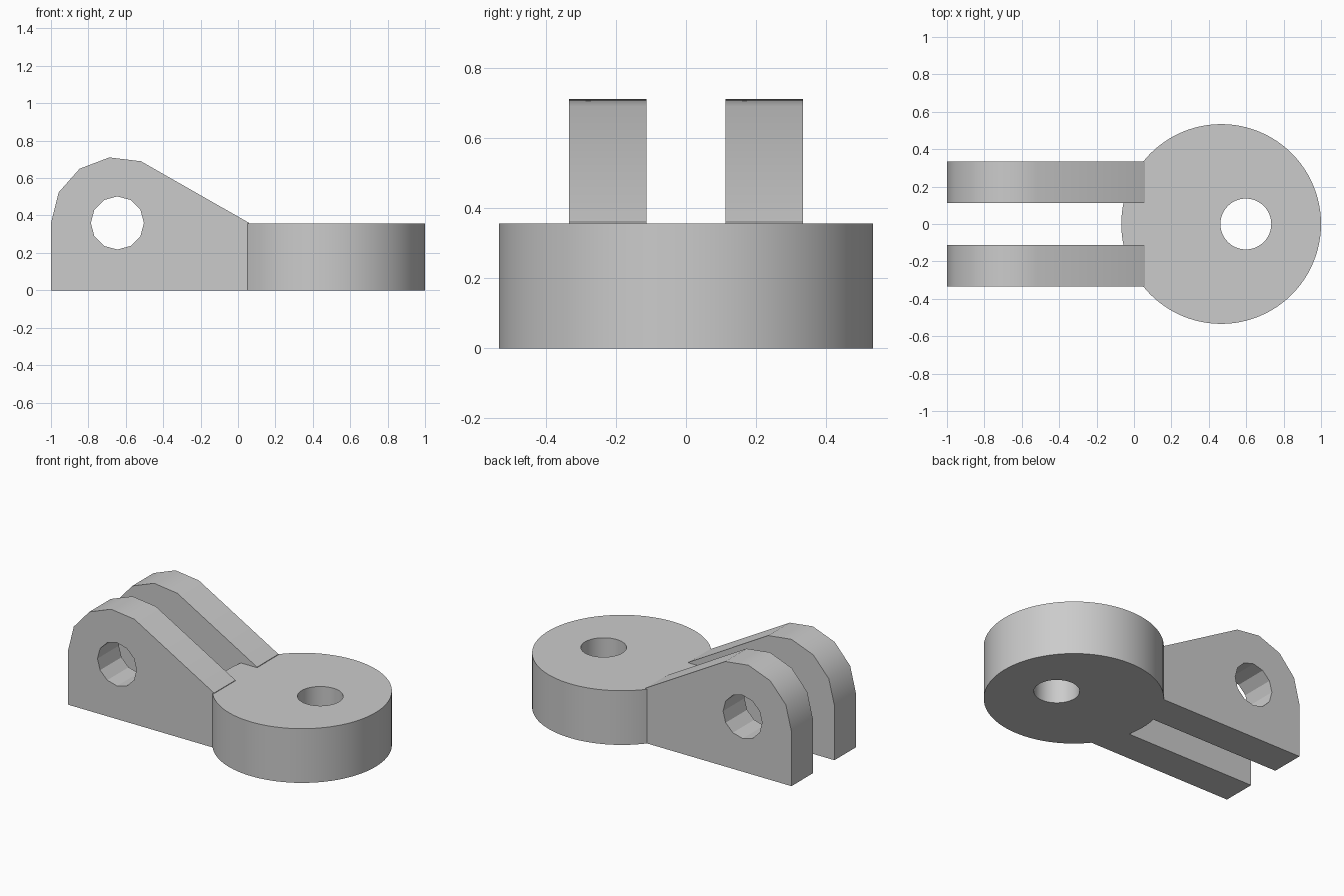
import bpy, bmesh
from math import sin, cos, radians, pi

cube = bpy.data.objects.get("Cube")
if cube:
    bpy.data.objects.remove(cube, do_unlink=True)

grey = bpy.data.materials.new("plain grey")
grey.use_nodes = True
colour = (0.6, 0.6, 0.6, 1)
grey.diffuse_color = colour
grey.node_tree.nodes["Principled BSDF"].inputs["Base Color"].default_value = colour


def prism(name, base, push):
    """Extrude a closed outline of 3D points along the vector push."""
    bm = bmesh.new()
    face = bm.faces.new([bm.verts.new(p) for p in base])
    extruded = bmesh.ops.extrude_face_region(bm, geom=[face])["geom"]
    verts = [v for v in extruded if isinstance(v, bmesh.types.BMVert)]
    bmesh.ops.translate(bm, verts=verts, vec=push)
    bmesh.ops.recalc_face_normals(bm, faces=bm.faces)
    mesh = bpy.data.meshes.new(name)
    bm.to_mesh(mesh)
    bm.free()
    mesh.materials.append(grey)
    obj = bpy.data.objects.new(name, mesh)
    bpy.context.collection.objects.link(obj)
    return obj


def circle(cx, cy, radius, sides):
    return [(cx + radius * cos(2 * pi * i / sides), cy + radius * sin(2 * pi * i / sides))
            for i in range(sides)]


def combine(target, other, operation):
    """Apply a boolean and remove the helper object."""
    mod = target.modifiers.new(operation.lower(), "BOOLEAN")
    mod.operation, mod.solver, mod.object = operation, "EXACT", other
    bpy.context.view_layer.objects.active = target
    bpy.ops.object.modifier_apply(modifier=mod.name)
    bpy.data.objects.remove(other, do_unlink=True)


# Round base disc
height = 0.356
bracket = prism("hinge_bracket", [(x, y, 0) for x, y in circle(0.466, 0, 0.534, 96)], (0, 0, height))

# Side profile of an arm: rounded head, then a ramp down to the disc
px, pz, head = -0.645, 0.358, 0.355
profile = [(0.06, 0), (-1, 0)]
for i in range(5):
    a = radians(180 - i * 360 / 13)
    profile.append((px + head * cos(a), pz + head * sin(a)))
profile.append((0.06, height + 0.004))

# Two fork arms merged into the disc
for side, y in (("left", -0.334), ("right", 0.112)):
    arm = prism("fork_arm_" + side, [(x, y, z) for x, z in profile], (0, 0.222, 0))
    combine(bracket, arm, "UNION")

# Twelve-sided pin hole through both arms
pin = prism("pin_hole", [(x, -0.6, z) for x, z in circle(px, 0.36, 0.142, 12)], (0, 1.2, 0))
combine(bracket, pin, "DIFFERENCE")

# Round bolt hole through the disc
bolt = prism("bolt_hole", [(x, y, -0.2) for x, y in circle(0.598, 0, 0.136, 48)], (0, 0, 0.8))
combine(bracket, bolt, "DIFFERENCE")

# Smooth curves, crisp edges
bpy.ops.object.select_all(action="DESELECT")
bracket.select_set(True)
bpy.context.view_layer.objects.active = bracket
bpy.ops.object.shade_smooth_by_angle(angle=radians(29))
